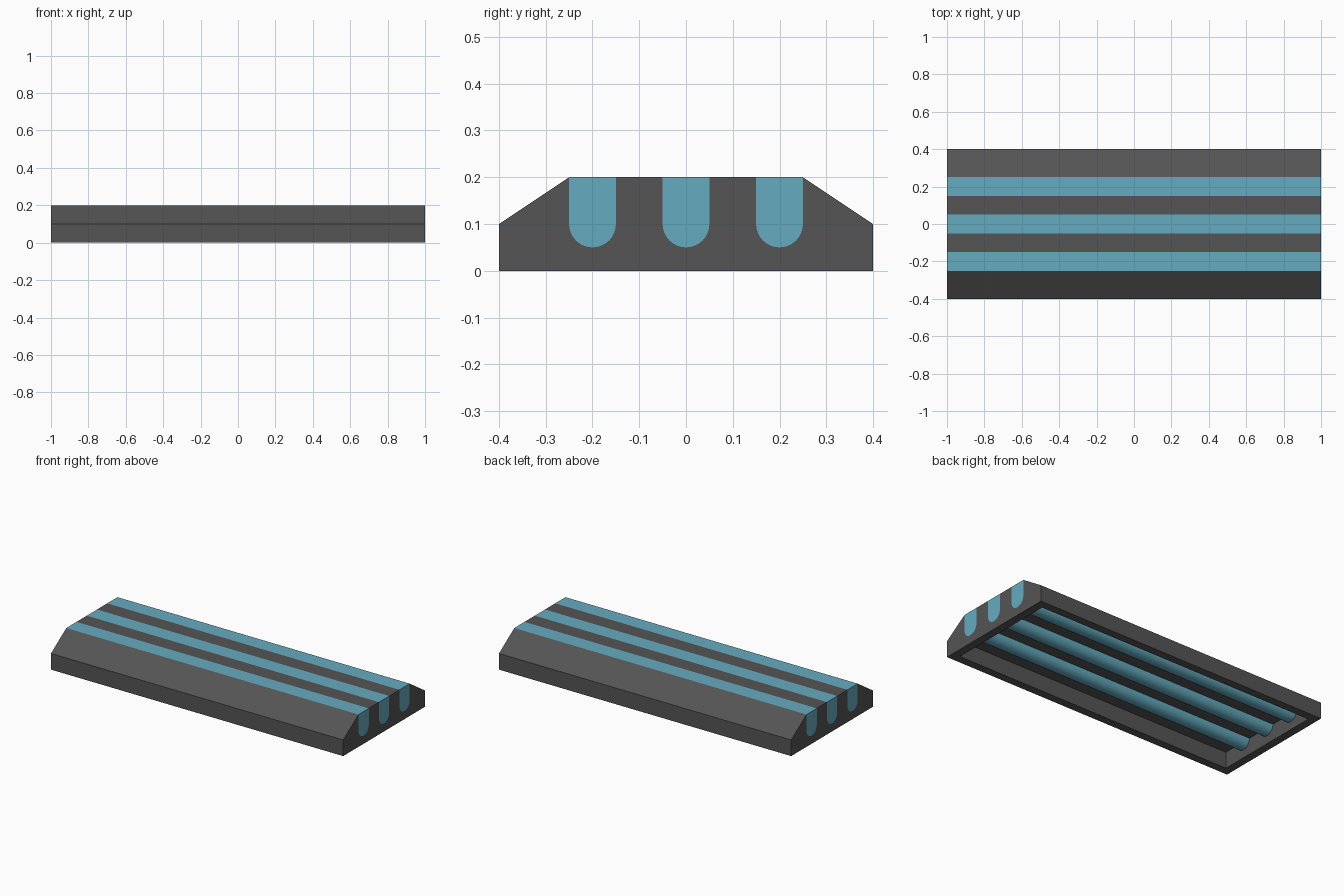
import bpy, bmesh, math

if "Cube" in bpy.data.objects:
    bpy.data.objects.remove(bpy.data.objects["Cube"])

SLOTS = (0.2, 0.0, -0.2)          # slot centres across the body
R, MID, TOP = 0.05, 0.1, 0.2      # slot radius, height of round centre, top height


def material(name, color):
    m = bpy.data.materials.new(name)
    m.diffuse_color = color
    m.use_nodes = True
    m.node_tree.nodes["Principled BSDF"].inputs["Base Color"].default_value = m.diffuse_color
    return m


def extrude_x(name, profile, half, mat=None):
    """Extrude a (y, z) outline along x from -half to +half."""
    bm = bmesh.new()
    face = bm.faces.new([bm.verts.new((-half, y, z)) for y, z in profile])
    ext = bmesh.ops.extrude_face_region(bm, geom=[face])
    verts = [v for v in ext["geom"] if isinstance(v, bmesh.types.BMVert)]
    bmesh.ops.translate(bm, verts=verts, vec=(2 * half, 0, 0))
    bmesh.ops.recalc_face_normals(bm, faces=bm.faces)
    me = bpy.data.meshes.new(name)
    bm.to_mesh(me)
    bm.free()
    ob = bpy.data.objects.new(name, me)
    bpy.context.collection.objects.link(ob)
    if mat:
        me.materials.append(mat)
    return ob


def u_shape(y, n=20):
    """Round-bottomed slot outline, from right rim down and up to left rim."""
    arc = [(y + R * math.cos(math.pi * i / n), MID - R * math.sin(math.pi * i / n))
           for i in range(n + 1)]
    return [(y + R, TOP)] + arc + [(y - R, TOP)]


def smooth(ob):
    bpy.ops.object.select_all(action='DESELECT')
    ob.select_set(True)
    bpy.context.view_layer.objects.active = ob
    bpy.ops.object.shade_smooth_by_angle(angle=math.radians(30))


dark = material("dark_grey", (0.09, 0.09, 0.09, 1))
blue = material("light_blue", (0.13, 0.41, 0.52, 1))

# Body: bevelled bar with three open slots along the top
outline = [(-0.4, 0), (0.4, 0), (0.4, 0.1)]
for y in SLOTS:
    outline += u_shape(y)
outline.append((-0.4, 0.1))
body = extrude_x("housing", outline, 1.0, dark)

# Hollow underside
cutter = extrude_x("cavity_cutter",
                   [(-0.35, -0.1), (0.35, -0.1), (0.35, 0.1), (-0.35, 0.1)], 0.95, dark)
cutter.hide_render = True
mod = body.modifiers.new("cavity", 'BOOLEAN')
mod.operation = 'DIFFERENCE'
mod.solver = 'EXACT'
mod.object = cutter
bpy.context.view_layer.objects.active = body
bpy.ops.object.modifier_apply(modifier=mod.name)
bpy.data.objects.remove(cutter)

# Light strips filling the slots
for i, y in enumerate(SLOTS):
    smooth(extrude_x(f"light_strip_{i + 1}", u_shape(y), 1.0, blue))
